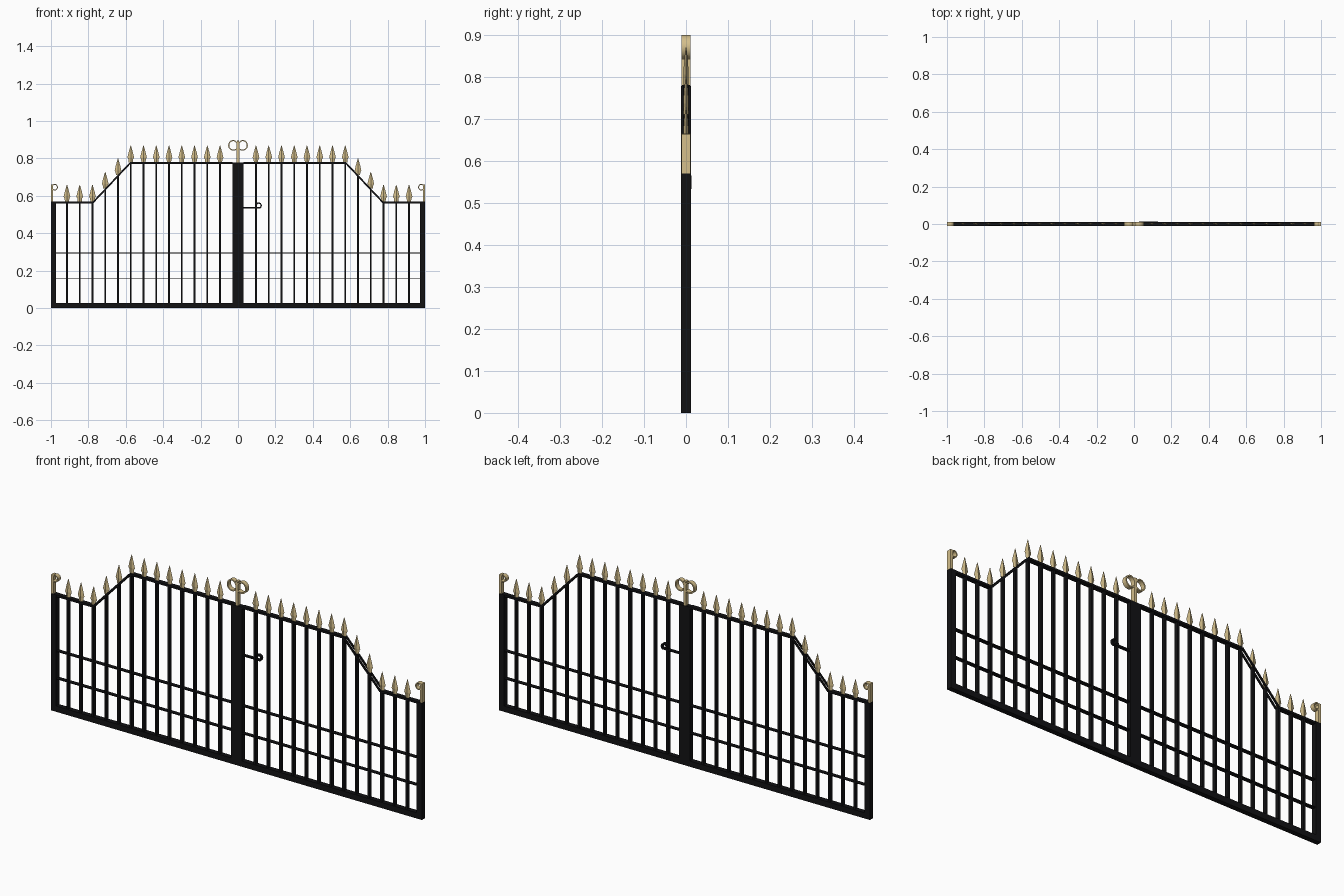
import bpy, bmesh
from math import sin, cos, pi, radians

if "Cube" in bpy.data.objects:
    bpy.data.objects.remove(bpy.data.objects["Cube"])


def material(name, color):
    m = bpy.data.materials.new(name)
    m.diffuse_color = (*color, 1)
    m.use_nodes = True
    m.node_tree.nodes["Principled BSDF"].inputs["Base Color"].default_value = m.diffuse_color
    return m


BLACK = material("black_iron", (0.006, 0.006, 0.007))
GOLD = material("gold_paint", (0.66, 0.52, 0.26))


def finish(bm, name, mat, smooth=False):
    bmesh.ops.recalc_face_normals(bm, faces=bm.faces)
    me = bpy.data.meshes.new(name)
    bm.to_mesh(me)
    bm.free()
    ob = bpy.data.objects.new(name, me)
    bpy.context.collection.objects.link(ob)
    me.materials.append(mat)
    if smooth:
        bpy.ops.object.select_all(action='DESELECT')
        bpy.context.view_layer.objects.active = ob
        ob.select_set(True)
        bpy.ops.object.shade_smooth_by_angle(angle=radians(35))
    return ob


def loft(bm, rings):
    # Skin a list of four-point rings and cap both ends
    vs = [[bm.verts.new(p) for p in r] for r in rings]
    for a, b in zip(vs, vs[1:]):
        for i in range(4):
            j = (i + 1) % 4
            bm.faces.new((a[i], a[j], b[j], b[i]))
    bm.faces.new(vs[0])
    bm.faces.new(vs[-1])


def box(name, x0, x1, z0, z1, d=0.012, mat=BLACK):
    bm = bmesh.new()
    loft(bm, [[(x0, -d, z), (x1, -d, z), (x1, d, z), (x0, d, z)] for z in (z0, z1)])
    return finish(bm, name, mat)


def ribbon(name, pts, t, y0, y1, mat, smooth=False):
    # Flat bar of thickness t following a path in the front plane
    bm = bmesh.new()
    rings = []
    for i, (x, z) in enumerate(pts):
        a, b = pts[max(i - 1, 0)], pts[min(i + 1, len(pts) - 1)]
        dx, dz = b[0] - a[0], b[1] - a[1]
        n = (dx * dx + dz * dz) ** 0.5
        ox, oz = -dz / n * t / 2, dx / n * t / 2
        rings.append([(x + ox, y0, z + oz), (x - ox, y0, z - oz),
                      (x - ox, y1, z - oz), (x + ox, y1, z + oz)])
    loft(bm, rings)
    return finish(bm, name, mat, smooth)


def arc(cx, cz, r0, r1, a0, a1, n=20):
    return [(cx + (r0 + (r1 - r0) * i / n) * cos(radians(a0 + (a1 - a0) * i / n)),
             cz + (r0 + (r1 - r0) * i / n) * sin(radians(a0 + (a1 - a0) * i / n)))
            for i in range(n + 1)]


def spike(name, x, z):
    # Flattened four-sided spear head
    bm = bmesh.new()
    prof = [(0, .011, .006), (.018, .013, .006), (.026, .018, .006),
            (.055, .011, .005), (.09, .001, .001)]
    loft(bm, [[(x - w, 0, z + h), (x, -d, z + h), (x + w, 0, z + h), (x, d, z + h)]
              for h, w, d in prof])
    finish(bm, name, GOLD)


LOW, HIGH, XA, XB = 0.565, 0.775, 0.775, 0.577


def top_z(x):
    f = min(max((XA - x) / (XA - XB), 0), 1)
    return LOW + (HIGH - LOW) * f


# Shared frame
box("bottom_rail", -1, 1, 0, 0.028)
box("centre_post", -0.029, 0.029, 0, 0.778)

for s, side in ((-1, "left"), (1, "right")):
    def span(name, a, b, z0, z1, d=0.011, mat=BLACK):
        box(side + "_" + name, min(s * a, s * b), max(s * a, s * b), z0, z1, d, mat)

    # Frame rails
    span("end_post", 0.972, 1.0, 0.028, 0.57, 0.012)
    span("low_top_rail", XA, 0.972, 0.56, 0.57)
    span("high_top_rail", 0.029, XB, 0.77, 0.78)
    for z in (0.16, 0.294):
        span("cross_rail", 0.029, 0.972, z - 0.002, z + 0.002, 0.01)
    # Paired sloping bars
    for y in (-0.009, 0.009):
        ribbon(side + "_sloping_bar", [(s * XA, LOW), (s * XB, HIGH)], 0.009,
               y - 0.003, y + 0.003, BLACK)
    # Upright bars and spear heads
    for i in range(13):
        x = 0.096 + i * 0.0682
        span("upright_bar", x - 0.005, x + 0.005, 0.028, top_z(x), 0.009)
        spike(side + "_spear_head", s * x, top_z(x) + 0.004)
    # Centre scroll
    path = [(0.004, 0.778), (0.004, 0.865)] + arc(0.026, 0.869, 0.022, 0.027, 180, 90, 8)
    path += arc(0.024, 0.869, 0.027, 0.024, 85, -135, 20)
    ribbon(side + "_centre_scroll", [(s * x, z) for x, z in path], 0.006,
           -0.011, 0.011, GOLD, True)
    # End scroll
    path = [(0.992, 0.568), (0.992, 0.645)] + arc(0.979, 0.645, 0.014, 0.017, 0, 90, 8)
    path += arc(0.981, 0.645, 0.017, 0.013, 95, 310, 18)
    ribbon(side + "_end_scroll", [(s * x, z) for x, z in path], 0.005,
           -0.011, 0.011, GOLD, True)
    span("end_finial", 0.988, 1.0, 0.57, 0.662, 0.011, GOLD)

# Centre finial stem
box("centre_stem", -0.006, 0.006, 0.778, 0.895, 0.011, GOLD)

# Latch handle with curled end
path = [(0.027, 0.537), (0.11, 0.537)] + arc(0.11, 0.548, 0.014, 0.013, -60, 180, 18)
path += [(0.096, 0.54)]
ribbon("latch_handle", path, 0.007, -0.001, 0.013, BLACK, True)
